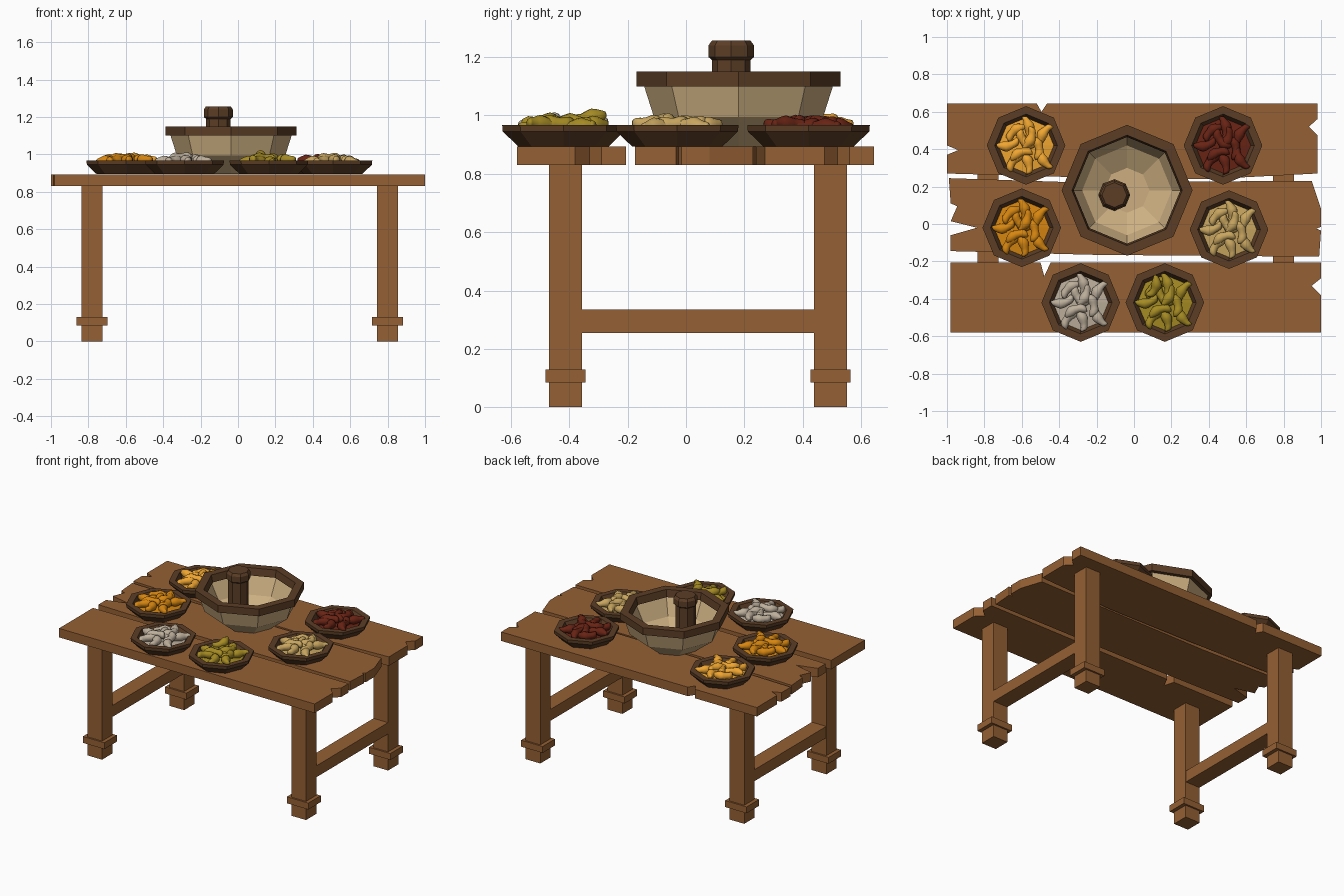
import bpy, bmesh, math, random
from mathutils import Matrix, Vector

if "Cube" in bpy.data.objects:
    bpy.data.objects.remove(bpy.data.objects["Cube"])

random.seed(4)


def material(name, rgb):
    m = bpy.data.materials.new(name)
    m.diffuse_color = (*rgb, 1)
    m.use_nodes = True
    m.node_tree.nodes["Principled BSDF"].inputs["Base Color"].default_value = m.diffuse_color
    return m


WOOD = material("wood", (0.30, 0.117, 0.034))
DARK = material("dark_wood", (0.107, 0.048, 0.019))
TAN = material("tan_clay", (0.61, 0.43, 0.22))


def finish(bm, name, mat, smooth=False):
    bmesh.ops.recalc_face_normals(bm, faces=bm.faces)
    for f in bm.faces:
        f.smooth = smooth
    me = bpy.data.meshes.new(name)
    bm.to_mesh(me)
    bm.free()
    ob = bpy.data.objects.new(name, me)
    me.materials.append(mat)
    bpy.context.collection.objects.link(ob)
    return ob


def box(name, x, y, z, mat=WOOD):
    bm = bmesh.new()
    size = [b - a for a, b in (x, y, z)]
    mid = [(a + b) / 2 for a, b in (x, y, z)]
    bmesh.ops.create_cube(bm, size=1, matrix=Matrix.Translation(mid) @ Matrix.Diagonal((*size, 1)))
    return finish(bm, name, mat)


def plank(name, outline):
    bm = bmesh.new()
    face = bm.faces.new([bm.verts.new((x, y, 0.83)) for x, y in outline])
    out = bmesh.ops.extrude_face_region(bm, geom=[face], use_keep_orig=True)
    for v in out["geom"]:
        if isinstance(v, bmesh.types.BMVert):
            v.co.z = 0.893
    return finish(bm, name, WOOD)


def lathe(name, profile, centre, mat, closed=False, sides=8):
    bm = bmesh.new()
    rings = []
    for i in range(sides):
        a = 2 * math.pi * i / sides
        rings.append([bm.verts.new((centre[0] + r * math.cos(a), centre[1] + r * math.sin(a), z))
                      for r, z in profile])
    n = len(profile)
    for i in range(sides):
        p, q = rings[i], rings[(i + 1) % sides]
        for j in range(n if closed else n - 1):
            k = (j + 1) % n
            bm.faces.new((p[j], q[j], q[k], p[k]))
    bmesh.ops.remove_doubles(bm, verts=bm.verts, dist=1e-5)
    return finish(bm, name, mat)


# Table top: three weathered planks with split notches
plank("back_plank", [(-1, .645), (-.52, .645), (-.495, .60), (-.465, .645), (.98, .645), (.98, .56),
                     (.935, .52), (.98, .475), (.98, .27), (.4, .24), (-.3, .25), (-1, .27),
                     (-1, .37), (-.94, .395), (-1, .42)])
plank("middle_plank", [(-.99, .245), (-.38, .225), (.95, .23), (1, .08), (1, -.015), (.975, -.025),
                       (1, -.035), (.99, -.175), (-.2, -.165), (-.98, -.145), (-.98, -.06),
                       (-.84, -.02), (-.98, .015), (-.945, .095), (-.98, .11)])
plank("front_plank", [(-.98, -.205), (-.5, -.205), (-.48, -.28), (-.445, -.205), (1, -.205), (1, -.29),
                      (.95, -.33), (1, -.38), (1, -.58), (-.98, -.58)])

# Legs with collars, and a side stretcher at each end
for side, x in (("left", -.781), ("right", .799)):
    for end, y in (("front", -.413), ("back", .495)):
        box(f"{end}_{side}_leg", (x - .057, x + .057), (y - .057, y + .057), (0, .832))
        box(f"{end}_{side}_leg_collar", (x - .083, x + .083), (y - .069, y + .069), (.085, .13))
    box(f"{side}_stretcher", (x - .056, x + .056), (-.38, .46), (.255, .335))

# Mortar bowl, its rim and the pestle
MC = (-.037, .18)
lathe("mortar_bowl", [(0, .894), (.16, .894), (.29, .995), (.325, 1.105), (.30, 1.105), (.24, .985),
                      (.12, .92), (0, .92)], MC, TAN)
lathe("mortar_rim", [(.35, 1.10), (.35, 1.15), (.295, 1.15), (.285, 1.10)], MC, DARK, closed=True)
lathe("pestle", [(0, .915), (.085, .915), (.085, .955), (.066, .98), (.066, 1.19), (.078, 1.20),
                 (.078, 1.24), (.066, 1.257), (0, 1.257)], (-.105, .155), DARK)

# Spice pieces: (x, y, turn in degrees) inside a bowl
PIECES = [(-.07, .09, 40), (.01, .10, 100), (.085, .07, 60), (-.10, .005, 15), (-.02, .02, 130),
          (.065, -.015, 100), (-.075, -.075, 50), (.005, -.095, 110), (.085, -.085, 120),
          (.02, .04, 70), (-.035, -.03, 20)]


def add_piece(bm, x, y, z, turn, tilt=0.0, half=.062, bend=6.0, phase=0.0):
    new = bmesh.ops.create_uvsphere(bm, u_segments=10, v_segments=10, radius=1)["verts"]
    rot = Matrix.Rotation(math.radians(turn), 3, 'Z') @ Matrix.Rotation(tilt, 3, 'Y')
    for v in new:
        t = v.co.z
        ring = math.hypot(v.co.x, v.co.y)
        fat = (ring ** .5 / ring if ring > 1e-4 else 0) * .026 * (1 + .18 * math.sin(5 * t + phase))
        along = t * half
        p = Vector((along, v.co.x * fat + bend * along * along - .008, v.co.y * fat))
        v.co = rot @ p + Vector((x, y, z))


# Six small bowls filled with spices
BOWLS = [("yellow", -.577, .42, (.87, .38, .03)), ("orange", -.60, -.02, (.68, .24, .005)),
         ("pale", -.285, -.42, (.51, .43, .33)), ("olive", .165, -.42, (.38, .26, .017)),
         ("sand", .508, -.03, (.58, .38, .115)), ("red", .476, .42, (.14, .017, .007))]
for label, cx, cy, rgb in BOWLS:
    lathe(f"{label}_spice_bowl", [(0, .894), (.155, .894), (.208, .945), (.21, .967), (.168, .967),
                                  (.14, .915), (0, .915)], (cx, cy), DARK)
    mat = material(f"{label}_spice", rgb)
    lathe(f"{label}_spice_fill", [(0, .916), (.142, .916), (.148, .935), (0, .95)], (cx, cy), mat)
    bm = bmesh.new()
    for i, (px, py, turn) in enumerate(PIECES):
        lift = .966 if i < 9 else .978
        add_piece(bm, cx + px * .96, cy + py * .96, lift + random.uniform(-.006, .006), turn,
                  random.uniform(-.12, .12), bend=5 if i % 2 else -5, phase=i)
    if label == "olive":
        add_piece(bm, cx - .055, cy + .085, .99, 70, -.22)
    finish(bm, f"{label}_spice_pieces", mat, smooth=True)
